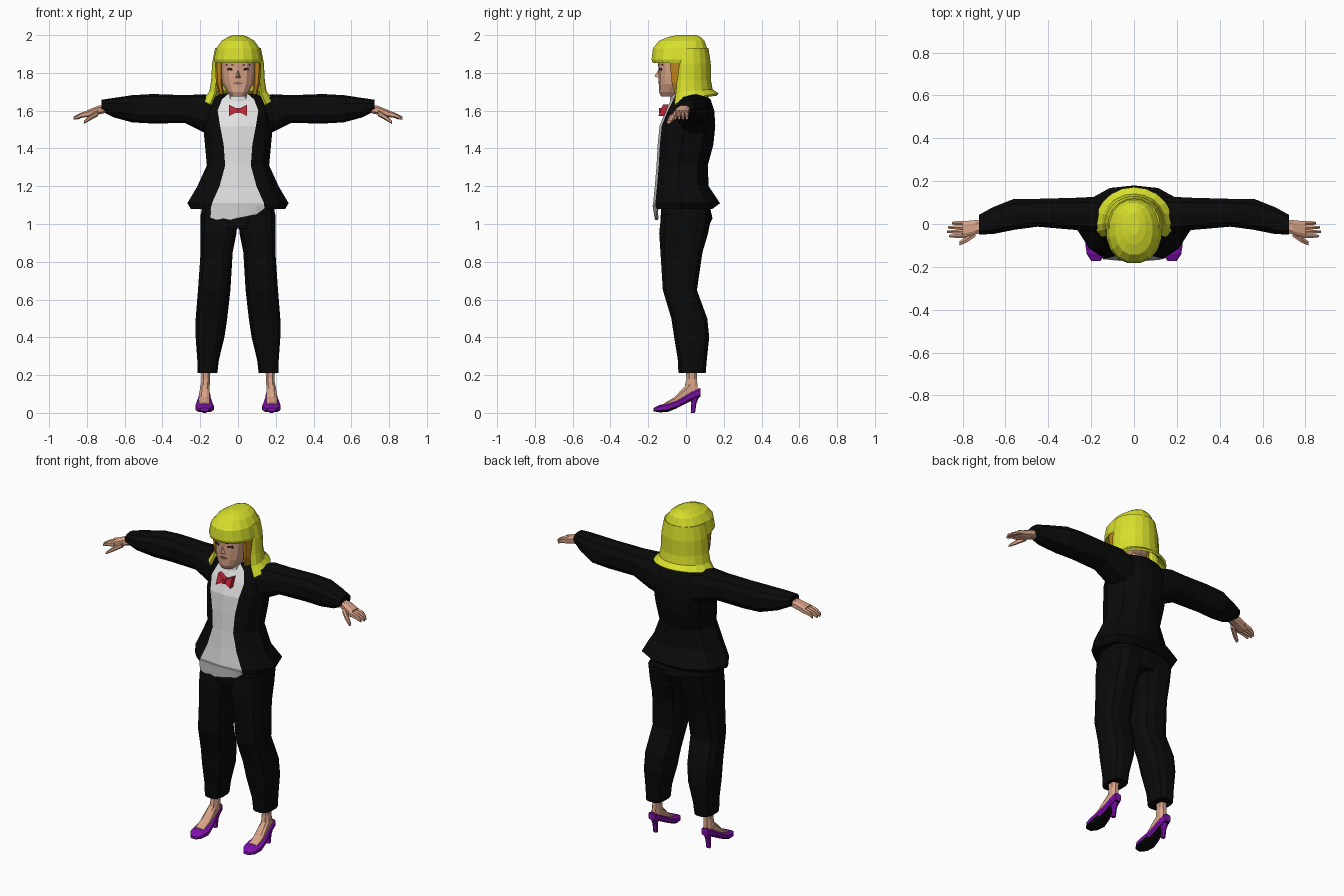
import bpy, bmesh, math
from mathutils import Vector
from mathutils.bvhtree import BVHTree


def material(name, rgb):
    m = bpy.data.materials.new(name)
    m.diffuse_color = (*rgb, 1)
    return m


BLACK = material("black_cloth", (0.003, 0.003, 0.003))
WHITE = material("white_cloth", (0.75, 0.75, 0.75))
SKIN = material("skin", (0.70, 0.37, 0.25))
YELLOW = material("yellow_hair", (0.68, 0.74, 0.025))
ORANGE = material("orange_hair", (0.55, 0.24, 0.012))
PURPLE = material("purple_leather", (0.22, 0.005, 0.42))
RED = material("red_satin", (0.50, 0.02, 0.04))
DARK = material("dark_eye", (0.015, 0.008, 0.012))
LIP = material("lip", (0.30, 0.10, 0.08))


def build(name, verts, faces, mats, rule=None, closed=True):
    bm = bmesh.new()
    vs = [bm.verts.new(v) for v in verts]
    for f in faces:
        bm.faces.new([vs[i] for i in f])
    if closed:
        bmesh.ops.recalc_face_normals(bm, faces=bm.faces)
    bm.normal_update()
    if rule:
        for f in bm.faces:
            f.material_index = rule(f)
    me = bpy.data.meshes.new(name)
    bm.to_mesh(me)
    bm.free()
    for m in mats:
        me.materials.append(m)
    ob = bpy.data.objects.new(name, me)
    bpy.context.collection.objects.link(ob)
    return ob


def skin_rings(rings):
    """Faces joining equal closed rings, with end caps."""
    n = len(rings[0])
    faces = [(r * n + i, r * n + (i + 1) % n, (r + 1) * n + (i + 1) % n, (r + 1) * n + i)
             for r in range(len(rings) - 1) for i in range(n)]
    faces += [tuple(range(n)), tuple((len(rings) - 1) * n + i for i in range(n))]
    return [v for r in rings for v in r], faces


def loft(name, axis, rows, mats, n=10, e=2.6, side=1, rule=None):
    """Rows are (position on axis, low and high of the two other axes)."""
    rings = []
    for t, a0, a1, b0, b1 in rows:
        ring = []
        for i in range(n):
            ang = 2 * math.pi * (i + 0.5) / n
            c, s = math.cos(ang), math.sin(ang)
            a = (a0 + a1) / 2 + (a1 - a0) / 2 * math.copysign(abs(c) ** (2 / e), c)
            b = (b0 + b1) / 2 + (b1 - b0) / 2 * math.copysign(abs(s) ** (2 / e), s)
            x, y, z = {"x": (t, a, b), "y": (a, t, b), "z": (a, b, t)}[axis]
            ring.append((x * side, y, z))
        rings.append(ring)
    return build(name, *skin_rings(rings), mats, rule)


# Jacket with the shirt front as its centre strips
def torso_ring(z, w, yf, yb, s):
    d = yb - yf
    half = [(s, yf + 0.012), (max(0.78 * w, s + 0.012), yf + 0.17 * d), (w, yf + 0.43 * d),
            (0.82 * w, yf + 0.8 * d), (0.42 * w, yb - 0.012)]
    pts = [(0, yf)] + half + [(0, yb)] + [(-x, y) for x, y in reversed(half)]
    return [(x, y, z) for x, y in pts]


torso = [torso_ring(*r) for r in (
    (1.08, .25, -.168, .14, .14), (1.11, .268, -.174, .18, .138), (1.20, .215, -.165, .12, .098),
    (1.31, .165, -.156, .115, .068), (1.42, .175, -.15, .145, .076), (1.52, .185, -.14, .155, .095),
    (1.60, .18, -.108, .15, .108), (1.66, .15, -.078, .13, .085), (1.69, .09, -.062, .09, .05))]
tv, tf = skin_rings(torso)


def shirt_rule(f):
    on_front = any(abs(v.co.x) < 1e-5 and v.co.y < 0 for v in f.verts)
    return 1 if on_front and len(f.verts) == 4 else 0


build("jacket", tv, tf, [BLACK, WHITE], shirt_rule)

# Loose uneven shirt hem below the jacket
jag = [0.0, -.012, -.004, -.012, -.002, .004, .012, .018, .045]
hv = []
for i, j in enumerate(jag):
    x = -0.148 + 0.283 * i / 8
    y = -0.178 + 0.09 * abs(x) ** 1.0
    hv += [(x * .97, y, 1.10), (x, y + 0.012, 1.032 + j)]
hem = build("shirt_hem", hv, [(2 * i, 2 * i + 1, 2 * i + 3, 2 * i + 2) for i in range(8)],
            [WHITE], closed=False)
hem.modifiers.new("thickness", "SOLIDIFY").thickness = 0.008

# Collar, neck and bow tie
loft("collar", "z", [(1.60, -.075, .075, -.085, .06), (1.66, -.062, .062, -.085, .06),
                     (1.695, -.055, .055, -.08, .05)], [WHITE])
loft("neck", "z", [(1.62, -.045, .045, -.065, .04), (1.76, -.045, .045, -.06, .04)], [SKIN], 8)
bow = [(-.048, 1.572), (-.048, 1.632), (-.01, 1.612), (.01, 1.612), (.048, 1.632),
       (.048, 1.572), (.01, 1.59), (-.01, 1.59)]
bv, bf = skin_rings([[(x, y + (z - 1.6) * 0.4, z) for x, z in bow] for y in (-.135, -.105)])
build("bow_tie", bv, bf, [RED])
loft("bow_knot", "y", [(-.142, -.012, .012, 1.587, 1.615), (-.11, -.012, .012, 1.587, 1.615)], [RED], 8, 4)

# Head
head = loft("head", "z", [(1.675, -.036, .036, -.132, -.03), (1.70, -.058, .058, -.143, 0),
                          (1.74, -.082, .082, -.144, .05), (1.78, -.09, .09, -.146, .08),
                          (1.82, -.094, .094, -.146, .09), (1.88, -.094, .094, -.15, .09)], [SKIN], 14, 2.5)
nv = [(-.017, -.138, 1.772), (.017, -.138, 1.772), (0, -.168, 1.782), (0, -.14, 1.825), (0, -.12, 1.79)]
build("nose", nv, [(0, 2, 1), (0, 3, 2), (2, 3, 1), (0, 1, 4), (1, 3, 4), (3, 0, 4)], [SKIN])

# Thin painted plates laid on the face
tree = BVHTree.FromPolygons([v.co for v in head.data.vertices],
                            [tuple(p.vertices) for p in head.data.polygons])


def plate(name, outline, mat):
    hits = [(tree.ray_cast(Vector((x, -1, z)), Vector((0, 1, 0)))[0], x, z) for x, z in outline]
    rings = [[(x, h.y + off, z) for h, x, z in hits] for off in (-0.004, 0.003)]
    build(name, *skin_rings(rings), [mat])


for s, label in ((1, "left"), (-1, "right")):
    plate(label + "_eye", [(s * x, z) for x, z in ((.028, 1.813), (.058, 1.813), (.056, 1.826), (.032, 1.826))], DARK)
    plate(label + "_brow", [(s * x, z) for x, z in ((.022, 1.838), (.066, 1.840), (.064, 1.846), (.024, 1.844))], DARK)
plate("mouth", [(-.028, 1.745), (0, 1.738), (.028, 1.745), (0, 1.754)], LIP)

# Hair cap
loft("hair_cap", "z", [(1.853, -.126, .126, -.178, .12), (1.87, -.13, .13, -.185, .12),
                       (1.93, -.117, .117, -.178, .115), (1.97, -.088, .088, -.145, .10),
                       (1.99, -.055, .055, -.095, .08), (2.0, -.026, .026, -.05, .055)], [YELLOW], 16, 2.2)
# Hair curtain round the back and sides, flared at the bottom
rows = ((1.93, .114, .112, .07, 0), (1.85, .130, .124, .07, 0), (1.76, .135, .125, .075, 0),
        (1.71, .145, .135, .085, .02), (1.685, .178, .168, .10, .055))
cols = 15
cv = []
for z, w, yb, yf, drop in rows:
    for i in range(cols):
        a = math.radians(-125 + 250 * i / (cols - 1))
        k = abs(i / (cols - 1) * 2 - 1)
        c = math.cos(a)
        cv.append((w * math.sin(a), c * (yb if c > 0 else yf), z - drop * k * k))
cf = [(r * cols + i, r * cols + i + 1, (r + 1) * cols + i + 1, (r + 1) * cols + i)
      for r in range(len(rows) - 1) for i in range(cols - 1)]
curtain = build("hair_curtain", cv, cf, [YELLOW], closed=False)
mod = curtain.modifiers.new("thickness", "SOLIDIFY")
mod.thickness, mod.offset = 0.014, 0

# Hips
loft("trouser_seat", "z", [(1.10, -.195, .195, -.13, .125), (1.03, -.2, .2, -.135, .14),
                           (.975, -.17, .17, -.135, .115)], [BLACK], 14, 3)

for s, label in ((1, "left_"), (-1, "right_")):
    def part(name, axis, rows, mats, n=10, e=2.6, rule=None):
        loft(label + name, axis, rows, mats, n, e, s, rule)

    # Inner side lock beside the cheek
    part("side_lock", "z", [(1.685, .075, .10, -.06, -.01), (1.75, .08, .118, -.078, 0),
                            (1.855, .08, .123, -.088, 0)], [ORANGE], 8)
    # Sleeve
    part("sleeve", "x", [(.10, -.06, .13, 1.46, 1.665), (.18, -.045, .13, 1.485, 1.687),
                         (.28, -.03, .125, 1.535, 1.682), (.45, -.015, .12, 1.532, 1.688),
                         (.56, -.03, .12, 1.538, 1.682), (.66, -.05, .08, 1.565, 1.667),
                         (.722, -.05, .045, 1.597, 1.658)], [BLACK])
    # Hand, fingers and thumb
    part("hand", "x", [(.69, -.035, .02, 1.59, 1.632), (.74, -.05, .02, 1.578, 1.627),
                       (.80, -.066, .014, 1.562, 1.603)], [SKIN], 8, 3)
    for i, tip in enumerate((.862, .872, .868, .85)):
        y = -.056 + .02 * i
        part(f"finger_{i + 1}", "x", [(.785, y - .011, y + .011, 1.568, 1.602),
                                      (.83, y - .010, y + .010, 1.562, 1.590),
                                      (tip, y - .006, y + .006, 1.552, 1.568)], [SKIN], 6)
    part("thumb", "x", [(.74, -.06, -.025, 1.572, 1.605), (.78, -.088, -.056, 1.55, 1.58),
                        (.815, -.102, -.08, 1.53, 1.548)], [SKIN], 6)
    # Trouser leg
    part("trouser_leg", "z", [(1.05, -.004, .2, -.135, .138), (.95, .006, .2, -.145, .12),
                              (.85, .026, .2, -.138, .09), (.65, .038, .214, -.125, .06),
                              (.5, .055, .226, -.08, .115), (.4, .07, .226, -.065, .125),
                              (.28, .10, .217, -.045, .112), (.21, .108, .216, -.042, .106)], [BLACK], 12, 2.8)
    # Ankle and foot
    part("ankle", "z", [(.30, .14, .20, -.005, .065), (.18, .147, .195, 0, .06),
                        (.09, .15, .20, -.02, .066)], [SKIN], 8)
    part("foot", "y", [(-.115, .15, .208, .03, .052), (-.06, .148, .21, .04, .085),
                       (-.02, .148, .206, .06, .128), (.02, .15, .2, .07, .17),
                       (.06, .156, .195, .09, .14)], [SKIN], 8)
    # Shoe with a dark sole, and its heel
    part("shoe", "y", [(-.172, .155, .20, .008, .026), (-.14, .133, .222, .003, .042),
                       (-.10, .126, .228, .004, .05), (-.05, .134, .222, .024, .066),
                       (0, .144, .211, .05, .095), (.04, .147, .206, .07, .12),
                       (.076, .155, .2, .085, .132)], [PURPLE, BLACK], 10, 3,
         lambda f: 1 if f.normal.z < -0.75 else 0)
    part("heel", "z", [(0, .165, .19, .025, .048), (.05, .163, .191, .028, .055),
                       (.10, .154, .2, .02, .076)], [PURPLE], 6)
